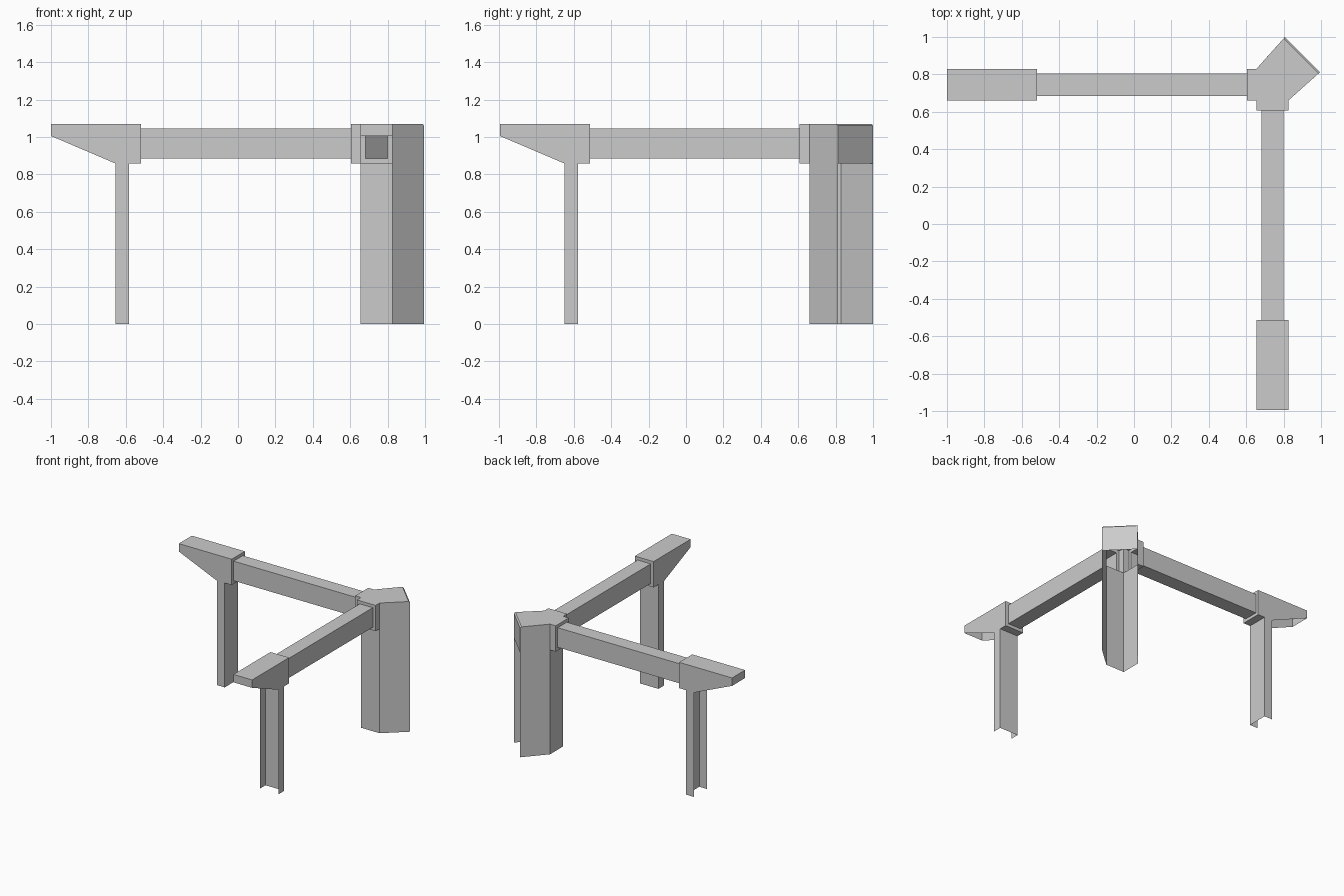
import bpy, bmesh

if "Cube" in bpy.data.objects:
    bpy.data.objects.remove(bpy.data.objects["Cube"])

Y0, Y1 = 0.66, 0.83          # width of the bracket and post faces
Z0, Z1 = 0.858, 1.07         # underside and top of brackets
M = 0.0255                   # inset of the beam inside the brackets


def same(p):
    return p


def swapped(p):              # second arm: mirror over the diagonal
    return (p[1] - 0.005, p[0] + 0.005, p[2])


def sheet(name, faces, fn=same):
    """Object made of thin flat panels given as corner loops."""
    bm = bmesh.new()
    for loop in faces:
        bm.faces.new([bm.verts.new(fn(p)) for p in loop])
    bmesh.ops.remove_doubles(bm, verts=bm.verts, dist=1e-4)
    bmesh.ops.recalc_face_normals(bm, faces=bm.faces)
    me = bpy.data.meshes.new(name)
    bm.to_mesh(me)
    bm.free()
    ob = bpy.data.objects.new(name, me)
    bpy.context.collection.objects.link(ob)


def walls(path, z0, z1):
    return [[(*a, z0), (*b, z0), (*b, z1), (*a, z1)] for a, b in zip(path, path[1:])]


def rect(x, m=0.0):
    return [(x, Y0 + m, Z0 + m), (x, Y1 - m, Z0 + m), (x, Y1 - m, Z1 - m), (x, Y0 + m, Z1 - m)]


def bridge(a, b):
    return [[a[i], a[(i + 1) % 4], b[(i + 1) % 4], b[i]] for i in range(4)]


def across(p, q):
    return [(p[0], Y0, p[1]), (q[0], Y0, q[1]), (q[0], Y1, q[1]), (p[0], Y1, p[1])]


XE, XW, XL, XC, XP = -0.519, -0.583, -0.655, 0.603, 0.655

for tag, fn in (("left", same), ("front", swapped)):
    # tapered bracket: sides, top, tip, flat underside, end with beam opening
    prof = [(-1, Z1), (XE, Z1), (XE, Z0), (XW, Z0), (XL, Z0), (-1, 1.005)]
    faces = [[(x, y, z) for x, z in prof] for y in (Y0, Y1)]
    faces += [across(prof[0], prof[1]), across(prof[5], prof[0]), across(prof[2], prof[3])]
    faces += bridge(rect(XE), rect(XE, M))
    sheet(tag + "_bracket", faces, fn)

    # channel leg, open outward
    sheet(tag + "_leg", walls([(XL, Y0), (XW, Y0), (XW, Y1), (XL, Y1)], 0, Z0), fn)

    # hollow beam
    sheet(tag + "_beam", bridge(rect(XE, M), rect(XC, M)), fn)

    # collar joining the beam to the post
    sheet(tag + "_collar", bridge(rect(XC), rect(XP)) + bridge(rect(XC), rect(XC, M)), fn)

    # one half of the post: short front wall and splayed wing
    wing = [(XP, Y1, 0), (0.807, 1.0, 0), (0.807, 1.0, 1.06), (0.80, 0.992, Z1), (XP, Y1, Z1)]
    sheet(tag + "_post_wall", walls([(XP, Y0), (XP, Y1)], 0, Z0) + [wing], fn)

# post cap with sloped rear edge and short back panel
tip, edge = (0.807, 1.0), (0.80, 0.992, Z1)
tip2, edge2 = swapped((*tip, 0))[:2], swapped(edge)
roof = [(XP, Y0, Z1), swapped((XP, Y1, Z1)), edge2, edge, (XP, Y1, Z1)]
sheet("post_cap", [roof, [edge, edge2, (*tip2, 1.06), (*tip, 1.06)]] + walls([tip, tip2], Z0, 1.06))
